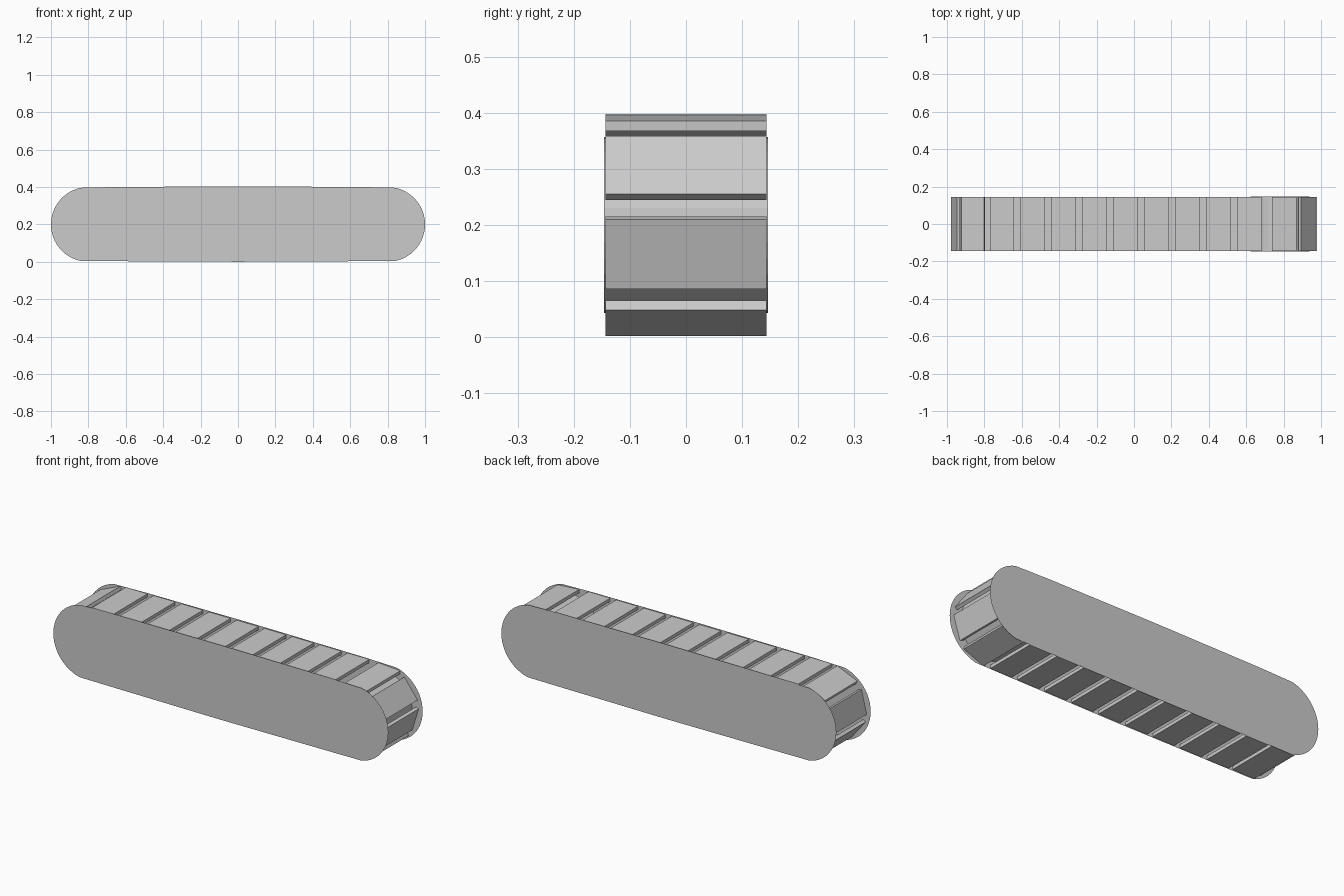
import bpy, bmesh
from math import cos, sin, radians, pi
from mathutils import Matrix, Vector

if "Cube" in bpy.data.objects:
    bpy.data.objects.remove(bpy.data.objects["Cube"])

ZC, END = 0.2, 0.79          # height of the axle line, distance to the end axles


def finish(name, bm):
    mesh = bpy.data.meshes.new(name)
    bm.to_mesh(mesh)
    bm.free()
    ob = bpy.data.objects.new(name, mesh)
    bpy.context.collection.objects.link(ob)
    return ob


# thin side plates: rounded ends, very slightly bowed long edges
def side_plate(name, y):
    arc = [radians(-78 + 156 * i / 24) for i in range(25)]
    right = [(0.8 + 0.2 * cos(a), ZC + 0.2 * sin(a)) for a in arc]
    outline = [(0, 0), (0.62, 0.003)] + right + [(0.64, 0.4), (0, 0.403), (-0.64, 0.4)]
    outline += [(-x, z) for x, z in reversed(right)] + [(-0.62, 0.003)]
    bm = bmesh.new()
    face = bm.faces.new([bm.verts.new((x, y, z)) for x, z in outline])
    face.normal_update()
    if face.normal.y * y < 0:
        face.normal_flip()
    return finish(name, bm)


side_plate("front_side_plate", -0.1465)
side_plate("back_side_plate", 0.1465)


# one flat box slat, its outer face turned to the given angle
def slat(name, x, z, angle):
    bm = bmesh.new()
    bmesh.ops.create_cube(bm, size=1)
    bm.transform(Matrix.Translation(Vector((x, 0, z)))
                 @ Matrix.Rotation(pi / 2 - angle, 4, 'Y')
                 @ Matrix.Diagonal((0.13, 0.287, 0.018, 1)))
    return finish(name, bm)


# straight runs
for i in range(10):
    slat("top_slat", -0.706 + 0.1655 * i if i < 9 else 0.62, 0.389, pi / 2) if i < 9 else None
for i in range(9):
    slat("bottom_slat", 0.69 - 0.165 * i, 0.013, -pi / 2)

# slats wrapping round both ends: axle x, angle, radius
wrap = [(END, 86, 0.182), (END, 37, 0.169), (END, -17, 0.168), (END, -69, 0.178),
        (-END, 113, 0.176), (-END, 166, 0.169), (-END, 219, 0.172), (-END, 271, 0.184)]
for cx, deg, r in wrap:
    a = radians(deg)
    slat("end_slat", cx + r * cos(a), ZC + r * sin(a), a)

# drive drum inside the right end
bm = bmesh.new()
bmesh.ops.create_cone(bm, cap_ends=True, segments=32, radius1=0.157, radius2=0.157, depth=0.2915)
bm.transform(Matrix.Translation((0.78, 0, ZC)) @ Matrix.Rotation(pi / 2, 4, 'X'))
finish("drive_drum", bm)
